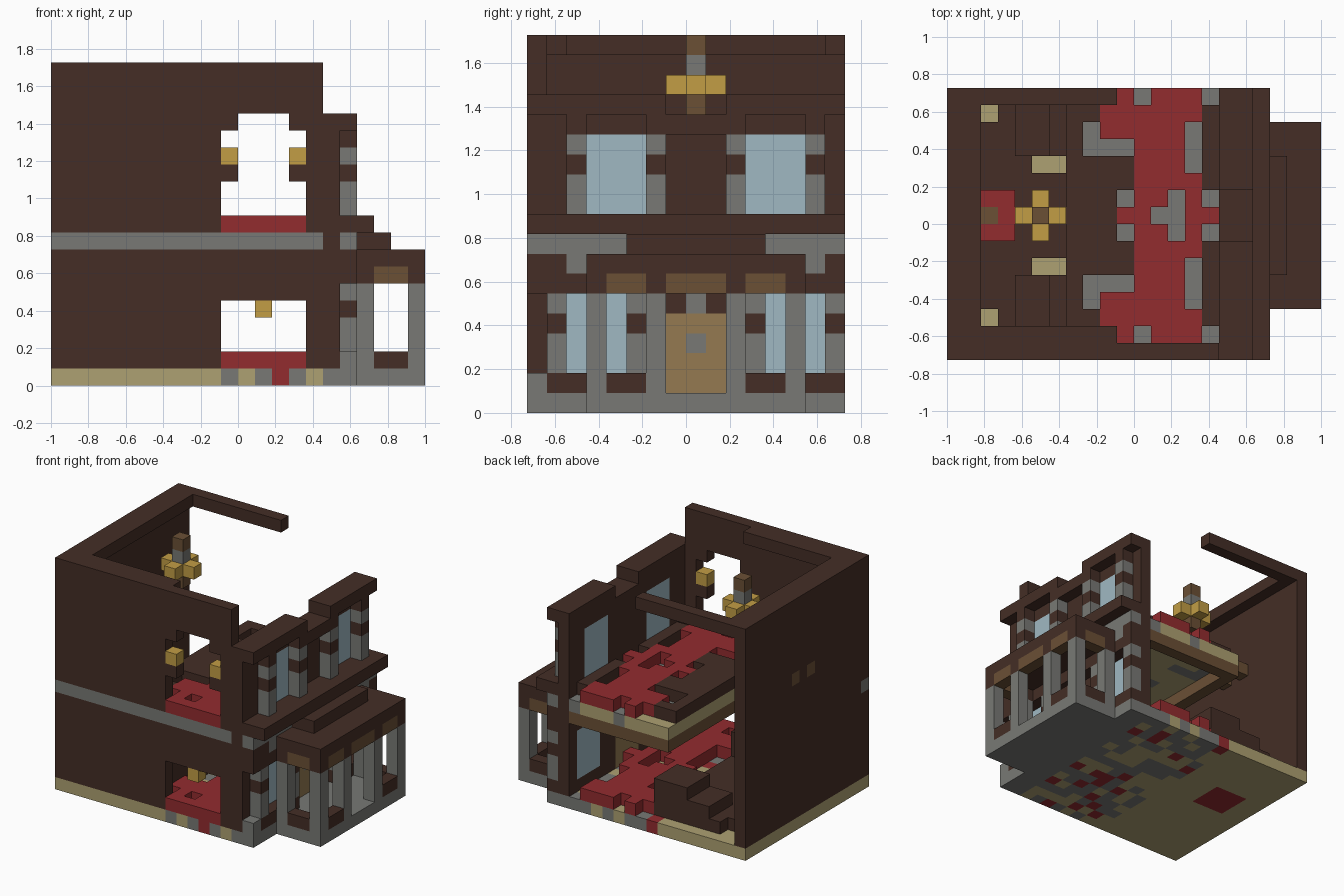
import bpy, bmesh, random
from mathutils import Vector

cube = bpy.data.objects.get("Cube")
if cube:
    bpy.data.objects.remove(cube)

U = 1 / 11                      # edge of one block
COLOURS = {
    "dark_timber": (0.058, 0.027, 0.019), "stone": (0.188, 0.191, 0.178),
    "sand": (0.42, 0.355, 0.168), "red_cloth": (0.29, 0.025, 0.028),
    "lamp_gold": (0.54, 0.34, 0.06), "glass": (0.35, 0.485, 0.545),
    "door_oak": (0.30, 0.195, 0.083), "mid_wood": (0.147, 0.08, 0.036)}
T, S, N, R, L, G, D, W = COLOURS
mats = {}
for name, rgb in COLOURS.items():
    m = bpy.data.materials.new(name)
    m.use_nodes = True
    m.diffuse_color = (*rgb, 1)
    b = m.node_tree.nodes["Principled BSDF"]
    b.inputs["Base Color"].default_value = (*rgb, 1)
    b.inputs["Roughness"].default_value = 0.9
    mats[name] = m

cells = {}


def fill(part, col, xs, ys, zs):
    """Fill a block range; a number means one block, a pair a half-open range."""
    rng = [range(*v) if isinstance(v, tuple) else range(v, v + 1) for v in (xs, ys, zs)]
    for x in rng[0]:
        for y in rng[1]:
            for z in rng[2]:
                if col:
                    cells[x, y, z] = (part, col)
                else:
                    cells.pop((x, y, z), None)


# Ground slab with worn patches
random.seed(4)
fill("ground_floor", N, (0, 16), (0, 16), 0)
fill("ground_floor", S, (16, 18), (0, 16), 0)
for x in range(8, 16):
    for y in range(1, 16):
        fill("ground_floor", random.choice((N, N, S, S, R)), x, y, 0)
for x, c in zip(range(10, 16), (S, N, S, R, S, N)):
    fill("ground_floor", c, x, 0, 0)
fill("ground_floor", R, (2, 5), (8, 11), 0)

# Front wall with its two openings and stone band
fill("front_wall", T, (0, 16), 0, (1, 19))
fill("front_wall", T, 16, 0, (1, 16))
fill("front_wall", S, (0, 16), 0, 8)
fill("front_wall", None, (10, 15), 0, (1, 5))
fill("front_wall", None, (10, 15), 0, (9, 15))
fill("front_wall", None, (11, 14), 0, 15)
fill("door_lamp", L, 12, 0, 4)
for x in (10, 14):
    fill("lamp_bracket", T, x, 0, 12)
    fill("window_lamp", L, x, 0, 13)

# Side wall, top rim and the open back beam
fill("side_wall", T, 0, (1, 16), (1, 19))
for y in (7, 9):
    fill("canopy_beam", W, (0, 2), y, 12)
fill("top_rim", T, (0, 2), (1, 16), 18)
fill("top_rim", T, (0, 10), 1, 18)
fill("back_beam", T, (0, 10), 15, 18)
fill("canopy", R, (2, 4), (7, 10), 12)
fill("canopy", W, 2, 8, 12)

# Low stepped platform in the hall
fill("hall_platform", T, (2, 9), (2, 15), 1)
for y0 in (2, 12):
    for i in range(2):
        fill("hall_steps", T, (4 + 2 * i, 9), (y0, y0 + 3), 2 + i)
for y in (2, 14):
    fill("hall_platform", None, 2, y, 1)
for y in (5, 11):
    fill("hall_platform", None, (5, 7), y, 1)

# Upper floor: slab, edge beam, gallery
fill("upper_floor", N, (7, 16), (1, 16), 8)
fill("floor_beam", W, (7, 16), 15, 7)
fill("floor_beam", W, 7, (1, 16), 7)
fill("gallery", T, (7, 9), (2, 15), 9)
fill("gallery", T, (9, 11), (5, 12), 9)
fill("gallery", T, 15, (2, 15), 9)

# Carpets: one row per distance from the middle line, columns from block 8
ROWS = ("  RRggRR", "  gRRgRg", "   RRRR ", "   RRRg ",
        "gggRRRg ", "gRRRRRg ", " RRRRRR ", "  RgRRRg")
for y in range(1, 16):
    for i, ch in enumerate(ROWS[abs(y - 8)]):
        if ch == "R":
            fill("upper_carpet", R, 8 + i, y, 9)
            fill("lower_carpet", R, 8 + i, y, 1)
        elif ch == "g":
            fill("upper_floor", None, 8 + i, y, 9)
            fill("upper_floor", S, 8 + i, y, 8)
fill("upper_carpet", R, (10, 15), 0, 9)
fill("lower_carpet", R, (10, 15), 0, 1)

# Street facade: wall, glass, door
fill("facade_wall", T, 16, (1, 16), (1, 15))
for y0 in (2, 12):
    fill("lower_window", G, 16, (y0, y0 + 3), (2, 6))
for y0 in (3, 11):
    fill("upper_window", G, 16, (y0, y0 + 3), (10, 14))
fill("door", D, 16, (7, 10), (1, 5))
fill("door_fitting", S, 16, 8, 3)
fill("door_fitting", S, 16, 8, 5)

# Pilasters with timber bands, sills and bands between storeys
fill("corner_foot", S, 17, 0, 1)
for y in (1, 5, 11, 15):
    fill("lower_pilaster", S, 17, y, (1, 6))
    fill("pilaster_band", T, 17, y, 4)
for y in (2, 6, 10, 14):
    fill("upper_pilaster", S, 17, y, (10, 14))
    fill("pilaster_band", T, 17, y, 12)
    fill("cornice_bracket", T, 17, y, 14)
for y0, y1 in ((1, 6), (11, 16)):
    fill("window_sill", T, 17, (y0, y1), 1)
fill("storey_band", T, 17, (0, 16), (6, 8))
fill("storey_band", S, 17, (0, 16), 8)
for y in (2, 14):
    fill("storey_band", S, 17, y, 7)
fill("ledge", T, (16, 19), (0, 16), 9)
for y0, y1 in ((0, 7), (10, 16)):
    fill("cornice", T, (16, 18), (y0, y1), 15)
fill("cornice", T, (16, 18), (7, 10), 14)

# Porch: floor, posts, rails, arched beams, stepped roof
fill("porch_floor", S, (18, 22), (3, 14), 0)
fill("porch_beam", T, (18, 22), (3, 14), 6)
fill("porch_beam", None, (18, 21), (4, 13), 6)
for x, y in ((18, 3), (18, 13), (21, 3), (21, 6), (21, 10), (21, 13)):
    fill("porch_post", S, x, y, (1, 6))
for y0, y1 in ((4, 6), (7, 10), (11, 13)):
    fill("porch_arch", W, 21, (y0, y1), 6)
    if y0 != 7:
        fill("porch_rail", T, 21, (y0, y1), 1)
for y in (3, 13):
    fill("porch_arch", W, (19, 21), y, 6)
    fill("porch_rail", T, (19, 21), y, 1)
fill("porch_roof", T, (18, 22), (3, 14), 7)
fill("porch_roof", T, (17, 20), (5, 12), 8)

# Chandelier
for x, y in ((4, 8), (6, 8), (5, 7), (5, 9)):
    fill("chandelier", L, x, y, 16)
fill("chandelier", W, 5, 8, (15, 19))
fill("chandelier", S, 5, 8, 17)

# Turn every part into a mesh of its exposed block faces
DIRS = [Vector([s if i == a else 0 for i in range(3)]) for a in range(3) for s in (1, -1)]
parts = {}
for pos, (part, col) in cells.items():
    parts.setdefault(part, []).append((pos, col))
for part, blocks in parts.items():
    me = bpy.data.meshes.new(part)
    used = sorted({c for _, c in blocks})
    for c in used:
        me.materials.append(mats[c])
    bm = bmesh.new()
    for pos, col in blocks:
        mid = Vector(pos) + Vector((0.5, 0.5, 0.5))
        for d in DIRS:
            if tuple(int(p + q) for p, q in zip(pos, d)) in cells:
                continue
            u = Vector((d.y, d.z, d.x))
            v = d.cross(u)
            corners = [mid + (d + a * u + b * v) / 2
                       for a, b in ((-1, -1), (1, -1), (1, 1), (-1, 1))]
            f = bm.faces.new([bm.verts.new((p - Vector((11, 8, 0))) * U) for p in corners])
            f.material_index = used.index(col)
    bmesh.ops.remove_doubles(bm, verts=bm.verts[:], dist=0.001)
    bm.to_mesh(me)
    bm.free()
    bpy.context.collection.objects.link(bpy.data.objects.new(part, me))
